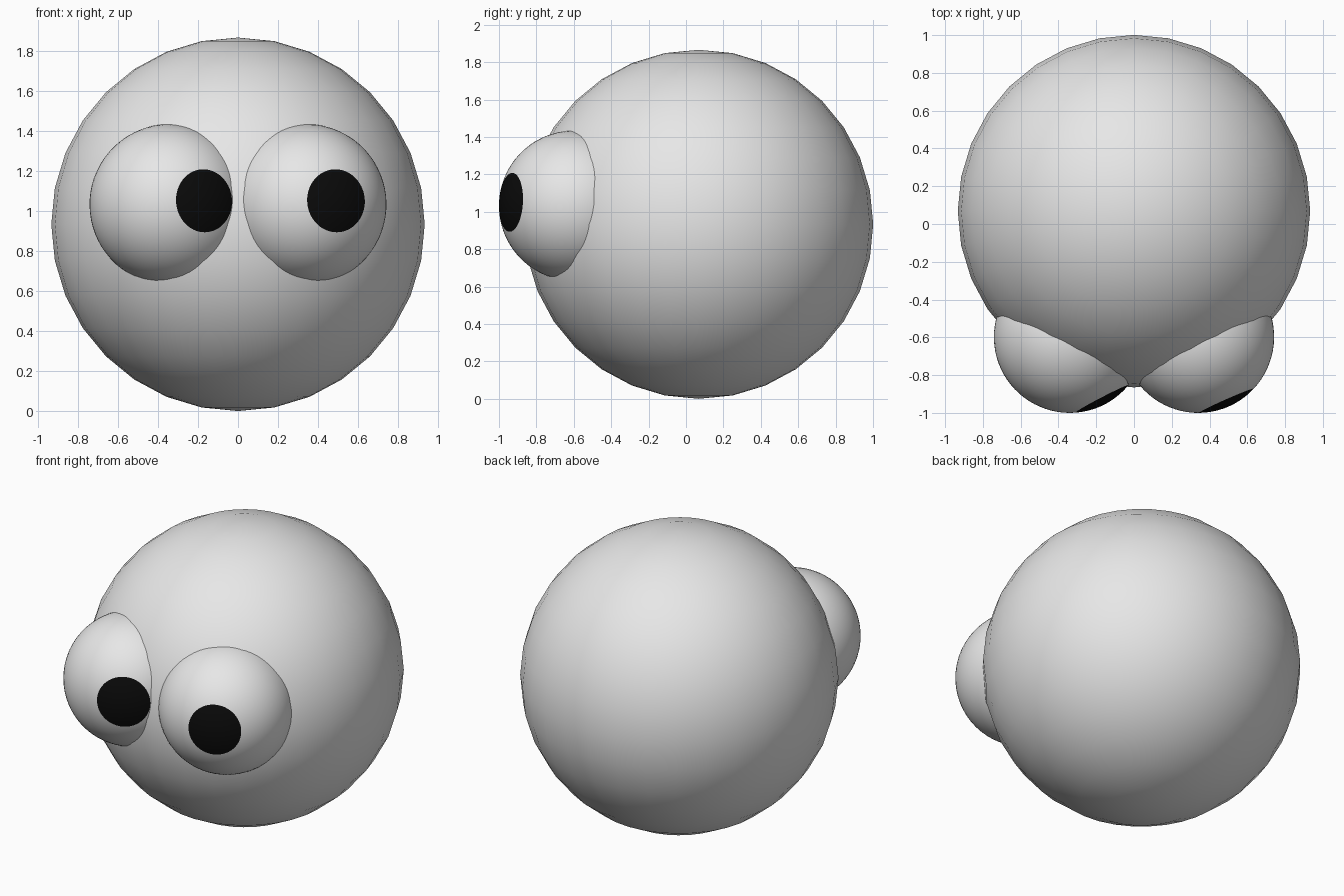
import bpy
from mathutils import Vector

cube = bpy.data.objects.get("Cube")
if cube:
    bpy.data.objects.remove(cube, do_unlink=True)


def make_material(name, colour):
    mat = bpy.data.materials.new(name)
    mat.use_nodes = True
    mat.diffuse_color = colour
    mat.node_tree.nodes["Principled BSDF"].inputs["Base Color"].default_value = colour
    return mat


grey = make_material("light grey", (0.8, 0.8, 0.8, 1))
black = make_material("pupil black", (0.003, 0.003, 0.003, 1))


def make_ball(name, centre, radius, segments, rings):
    bpy.ops.mesh.primitive_uv_sphere_add(
        segments=segments, ring_count=rings, radius=radius, location=centre)
    ball = bpy.context.object
    ball.name = name
    ball.data.materials.append(grey)
    bpy.ops.object.shade_smooth()
    return ball


# Round body
make_ball("body", (0, 0.068, 0.933), 0.933, 32, 16)

# Bulging eyes: the pole of each ball points along the gaze
EYE_RADIUS = 0.402
PUPIL_RADIUS = 0.158
for name, x, gaze in (("right_eye", -0.34, (0.46, -0.886, 0.05)),
                      ("left_eye", 0.34, (0.405, -0.914, 0.05))):
    eye = make_ball(name, (x, -0.598, 1.032), EYE_RADIUS, 64, 39)
    eye.rotation_mode = 'QUATERNION'
    eye.rotation_quaternion = Vector(gaze).to_track_quat('Z', 'Y')
    eye.data.materials.append(black)
    # Pupil: the cap of faces around the pole
    cap_height = (EYE_RADIUS ** 2 - PUPIL_RADIUS ** 2) ** 0.5
    for face in eye.data.polygons:
        if face.center.z > cap_height:
            face.material_index = 1
